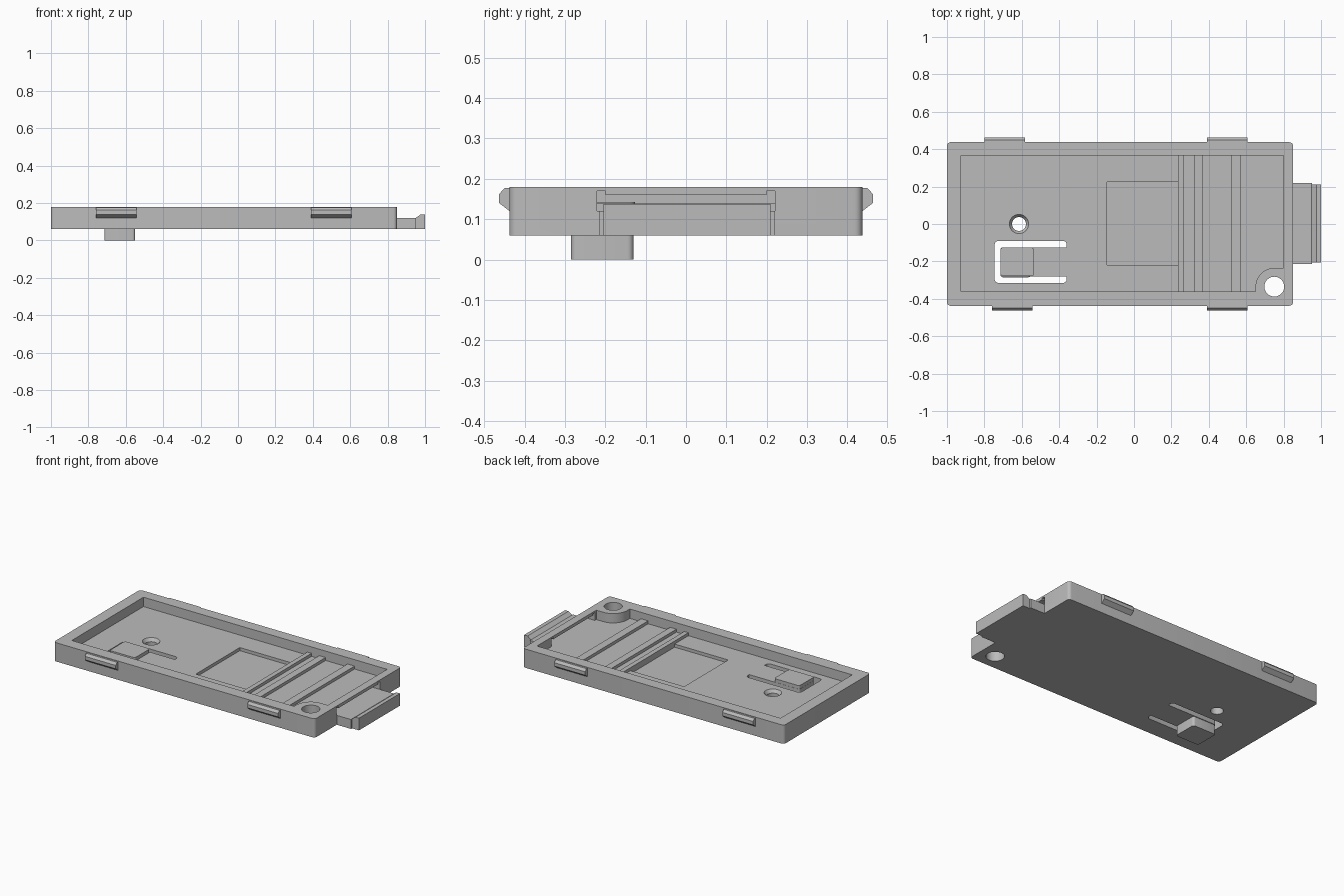
import bpy, bmesh, math
from mathutils import Vector

cube = bpy.data.objects.get("Cube")
if cube:
    bpy.data.objects.remove(cube, do_unlink=True)

grey = bpy.data.materials.new("plain grey")
grey.use_nodes = True
COLOUR = (0.5, 0.5, 0.5, 1)
grey.diffuse_color = COLOUR
grey.node_tree.nodes["Principled BSDF"].inputs["Base Color"].default_value = COLOUR


def finish(name, bm):
    bmesh.ops.recalc_face_normals(bm, faces=bm.faces)
    mesh = bpy.data.meshes.new(name)
    bm.to_mesh(mesh)
    bm.free()
    mesh.materials.append(grey)
    ob = bpy.data.objects.new(name, mesh)
    bpy.context.collection.objects.link(ob)
    return ob


def prism(name, outline, low, high, axis="Z"):
    """Extrude an outline: (x, y) along z, (x, z) along y, or (y, z) along x."""
    place = {"Z": lambda a, b, t: (a, b, t), "Y": lambda a, b, t: (a, t, b),
             "X": lambda a, b, t: (t, a, b)}[axis]
    bm = bmesh.new()
    face = bm.faces.new([bm.verts.new(place(a, b, low)) for a, b in outline])
    moved = bmesh.ops.extrude_face_region(bm, geom=[face])["geom"]
    shift = Vector(place(0, 0, high - low))
    bmesh.ops.translate(bm, verts=[v for v in moved if isinstance(v, bmesh.types.BMVert)], vec=shift)
    return finish(name, bm)


def box(name, x0, x1, y0, y1, z0, z1, radius=0):
    ob = prism(name, [(x0, y0), (x1, y0), (x1, y1), (x0, y1)], z0, z1)
    if radius:
        bm = bmesh.new()
        bm.from_mesh(ob.data)
        upright = [e for e in bm.edges if abs(e.verts[0].co.z - e.verts[1].co.z) > 1e-4]
        bmesh.ops.bevel(bm, geom=upright, offset=radius, segments=5, profile=0.5, affect="EDGES")
        bm.to_mesh(ob.data)
        bm.free()
    return ob


def cone(name, x, y, r0, r1, z0, z1):
    bm = bmesh.new()
    bmesh.ops.create_cone(bm, cap_ends=True, segments=48, radius1=r0, radius2=r1, depth=z1 - z0)
    bmesh.ops.translate(bm, verts=bm.verts, vec=(x, y, (z0 + z1) / 2))
    return finish(name, bm)


def combine(target, tool, operation="DIFFERENCE"):
    mod = target.modifiers.new("combine", "BOOLEAN")
    mod.operation, mod.solver, mod.object = operation, "EXACT", tool
    bpy.context.view_layer.objects.active = target
    bpy.ops.object.modifier_apply(modifier=mod.name)
    bpy.data.objects.remove(tool, do_unlink=True)


BOTTOM, FLOOR, TOP = 0.06, 0.12, 0.18
SIDE = 0.4375
HOLE_X, HOLE_Y, BOSS_R = 0.75, -0.335, 0.1

# Tray with an open cavity that leaves a round boss in one corner
tray = box("tray", -1, 0.85, -SIDE, SIDE, BOTTOM, TOP, 0.02)
cavity = box("cavity", -0.925, 0.8, -0.36, 0.365, FLOOR, TOP + 0.05)
arc = [(HOLE_X + BOSS_R * math.cos(a), HOLE_Y + BOSS_R * math.sin(a))
       for a in [math.pi * (0.5 + i / 24) for i in range(13)]]
boss = prism("boss", arc + [(0.65, -0.4), (0.9, -0.4), (0.9, HOLE_Y + BOSS_R)], 0, 0.3)
combine(cavity, boss)
combine(tray, cavity)

# Holes and the shallow rectangular pocket
combine(tray, cone("corner_hole", HOLE_X, HOLE_Y, 0.053, 0.053, 0, 0.3))
combine(tray, cone("small_hole", -0.615, 0, 0.037, 0.037, 0, 0.3))
combine(tray, cone("countersink", -0.615, 0, 0.037, 0.052, 0.1, FLOOR + 0.001))
combine(tray, box("pocket", -0.145, 0.235, -0.22, 0.225, 0.1, FLOOR + 0.01))

# U-shaped slot that frees the spring tongue
slot = box("slot", -0.745, -0.36, -0.315, -0.09, 0, 0.17, 0.02)
combine(slot, box("tongue", -0.715, -0.3, -0.28, -0.125, -0.1, 0.3, 0.015))
combine(tray, slot)

# Window in the end wall, taller at its two sides
combine(tray, prism("window", [(-0.22, FLOOR), (0.22, FLOOR), (0.22, 0.17), (0.2, 0.17), (0.2, 0.16),
                               (-0.2, 0.16), (-0.2, 0.17), (-0.22, 0.17)], 0.78, 0.9, "X"))

parts = [tray]

# Push button above and below the tongue
parts.append(box("button_foot", -0.715, -0.55, -0.285, -0.13, 0, 0.065, 0.015))
parts.append(box("button_top", -0.714, -0.535, -0.279, -0.126, 0.11, 0.142, 0.014))

# Ridges across the floor
for i, (x0, x1) in enumerate([(0.235, 0.265), (0.32, 0.365), (0.52, 0.57)]):
    parts.append(box(f"floor_ridge_{i + 1}", x0, x1, -0.365, 0.37, FLOOR - 0.01, 0.139))

# End tab with a raised lip
parts.append(box("end_tab", 0.84, 0.951, -0.215, 0.22, BOTTOM, FLOOR))
parts.append(prism("end_tab_lip", [(0.95, BOTTOM), (1, BOTTOM), (1, 0.138), (0.975, 0.138), (0.95, 0.12)],
                   -0.205, 0.21, "Y"))

# Snap catches on the long sides
for side, label, starts in [(-1, "front", (-0.76, 0.39)), (1, "back", (-0.8, 0.39))]:
    outline = [(side * y, z) for y, z in
               [(0.43, 0.12), (SIDE, 0.12), (0.463, 0.14), (0.463, 0.162), (0.45, 0.177), (0.43, 0.177)]]
    for i, x in enumerate(starts):
        parts.append(prism(f"{label}_catch_{i + 1}", outline, x, x + 0.218, "X"))

# Smooth the round walls and keep the edges sharp
bpy.ops.object.select_all(action="DESELECT")
for ob in parts:
    ob.select_set(True)
bpy.context.view_layer.objects.active = tray
bpy.ops.object.shade_smooth_by_angle(angle=math.radians(30))
